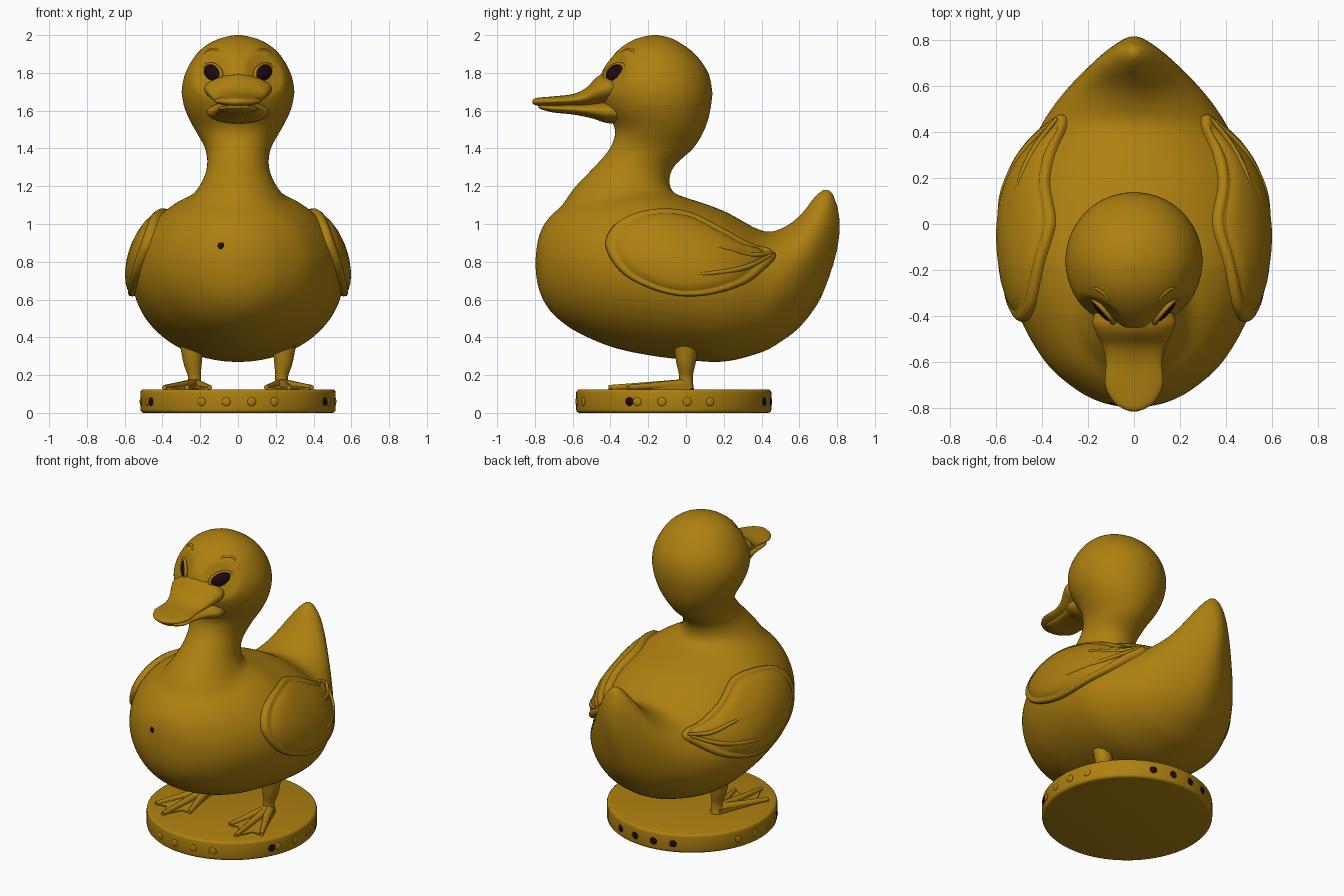
import bpy, bmesh, math
from mathutils import Vector, Matrix
from mathutils.bvhtree import BVHTree

cube = bpy.data.objects.get("Cube")
if cube:
    bpy.data.objects.remove(cube)


def material(name, rgb, rough):
    m = bpy.data.materials.new(name)
    m.use_nodes = True
    m.diffuse_color = (*rgb, 1)
    node = next(n for n in m.node_tree.nodes if n.type == 'BSDF_PRINCIPLED')
    node.inputs["Base Color"].default_value = (*rgb, 1)
    node.inputs["Roughness"].default_value = rough
    return m


GOLD = material("golden yellow", (0.42, 0.215, 0.005), 0.6)
DARK = material("dark brown", (0.013, 0.003, 0.005), 0.5)


def smooth_path(pts, steps, closed=False):
    """Catmull-Rom resampling of tuples of any length."""
    n, out = len(pts), []
    for i in range(n if closed else n - 1):
        idx = [i - 1, i, i + 1, i + 2]
        idx = [k % n if closed else min(max(k, 0), n - 1) for k in idx]
        quad = [pts[k] for k in idx]
        for j in range(steps):
            t = j / steps
            out.append(tuple(0.5 * (2 * b + (c - a) * t + (2 * a - 5 * b + 4 * c - d) * t * t
                                    + (3 * b - a - 3 * c + d) * t ** 3) for a, b, c, d in zip(*quad)))
    return out if closed else out + [pts[-1]]


def finish(bm, name, mat):
    bmesh.ops.recalc_face_normals(bm, faces=bm.faces)
    me = bpy.data.meshes.new(name)
    bm.to_mesh(me)
    bm.free()
    ob = bpy.data.objects.new(name, me)
    bpy.context.collection.objects.link(ob)
    me.materials.append(mat)
    me.shade_smooth()
    return ob


def skin(bm, rings, cap_start=True):
    """Joins closed rings of points with quads and caps the ends."""
    rows = [[bm.verts.new(p) for p in r] for r in rings]
    n = len(rows[0])
    for a, b in zip(rows, rows[1:]):
        for k in range(n):
            bm.faces.new((a[k], a[(k + 1) % n], b[(k + 1) % n], b[k]))
    if cap_start:
        bm.faces.new(rows[0])
    bm.faces.new(rows[-1])


def loft(bm, sections, axis, sides=40):
    """Sections: position, low edge, high edge, half width, pointedness of the high side."""
    rings = []
    for s, lo, hi, w, p in smooth_path(sections, 6):
        ring = []
        for k in range(sides):
            t = math.tau * k / sides
            c, sn = math.cos(t), math.sin(t)
            x = w * math.copysign(abs(c) ** (p if sn > 0 else 1), c)
            u = (lo + hi) / 2 + (hi - lo) / 2 * sn
            ring.append((x, s, u) if axis == 'y' else (x, u, s))
        rings.append(ring)
    skin(bm, rings)


def tube(name, pts, radii):
    cu = bpy.data.curves.new(name, 'CURVE')
    cu.dimensions, cu.bevel_depth, cu.bevel_resolution = '3D', 1, 3
    cu.use_fill_caps = True
    sp = cu.splines.new('POLY')
    path = smooth_path([(*p, r) for p, r in zip(pts, radii)], 5)
    sp.points.add(len(path) - 1)
    for q, (x, y, z, r) in zip(sp.points, path):
        q.co, q.radius = (x, y, z, 1), r
    ob = bpy.data.objects.new(name, cu)
    bpy.context.collection.objects.link(ob)
    cu.materials.append(GOLD)
    bpy.ops.object.select_all(action='DESELECT')
    ob.select_set(True)
    bpy.context.view_layer.objects.active = ob
    bpy.ops.object.convert(target='MESH')
    bpy.context.object.data.shade_smooth()


def ball(name, loc, size, mat, normal=(0, 0, 1), roll=0.0):
    """Ellipsoid whose third axis follows the normal and first axis is level before the roll."""
    bm = bmesh.new()
    bmesh.ops.create_uvsphere(bm, u_segments=24, v_segments=12, radius=1)
    bmesh.ops.transform(bm, matrix=place(loc, size, normal, roll), verts=bm.verts)
    return finish(bm, name, mat)


def place(loc, size, normal, roll):
    n = Vector(normal).normalized()
    t = Vector((0, 0, 1)).cross(n)
    t = t.normalized() if t.length > 1e-4 else Vector((1, 0, 0))
    rot = Matrix((t, n.cross(t), n)).transposed().to_4x4()
    return Matrix.Translation(loc) @ rot @ Matrix.Rotation(roll, 4, 'Z') @ Matrix.Diagonal((*size, 1))


# Body with tail, neck and head, fused into one skin
bm = bmesh.new()
loft(bm, [(-.797, .74, .84, .03, 1), (-.775, .64, .95, .14, 1), (-.72, .54, 1.04, .25, 1),
          (-.6, .44, 1.13, .385, 1), (-.4, .35, 1.19, .5, 1), (-.2, .305, 1.2, .55, 1),
          (0, .28, 1.14, .56, 1), (.2, .27, 1.07, .525, 1), (.4, .32, .965, .42, 1.1),
          (.5, .375, .975, .36, 1.2), (.6, .45, 1.045, .28, 1.4), (.7, .58, 1.17, .18, 1.5),
          (.76, .72, 1.19, .11, 1.3), (.8, .85, 1.11, .05, 1), (.818, .95, 1.03, .02, 1)], 'y')
loft(bm, [(.75, -.55, 0, .3, 1), (1, -.65, .02, .34, 1), (1.1, -.65, -.02, .28, 1),
          (1.2, -.585, -.085, .205, 1), (1.3, -.49, -.065, .165, 1), (1.4, -.405, .04, .175, 1),
          (1.5, -.375, .1, .23, 1), (1.6, -.43, .13, .28, 1), (1.7, -.46, .14, .3, 1),
          (1.8, -.45, .12, .28, 1), (1.9, -.38, .05, .222, 1), (1.96, -.31, -.03, .15, 1),
          (1.99, -.24, -.09, .075, 1), (2.002, -.18, -.15, .015, 1)], 'z')
body = finish(bm, "body", GOLD)
bpy.context.view_layer.objects.active = body
rem = body.modifiers.new("fuse", 'REMESH')
rem.mode, rem.voxel_size, rem.use_smooth_shade = 'VOXEL', 0.02, True
sm = body.modifiers.new("soften", 'SMOOTH')
sm.factor, sm.iterations = 0.5, 10
for mod in ("fuse", "soften"):
    bpy.ops.object.modifier_apply(modifier=mod)

# Eye sockets
for s in (-1, 1):
    centre, n = Vector((s * .15, -.4, 1.8)), Vector((s * .72, -.68, .12))
    for v in body.data.vertices:
        d = (v.co - centre).length / .12
        if d < 1:
            v.co -= n * .03 * (1 - d * d)
body.data.update()
body.data.shade_smooth()

bm = bmesh.new()
bm.from_mesh(body.data)
tree = BVHTree.FromBMesh(bm)
bm.free()


def on_body(origin, direction, lift=0.0):
    hit, n, _, _ = tree.ray_cast(Vector(origin), Vector(direction).normalized())
    if hit is None:
        hit, n, _, _ = tree.find_nearest(Vector(origin) + Vector(direction) * 1.65)
    return hit + n * lift


# Bill
bm = bmesh.new()
loft(bm, [(-.34, 1.64, 1.79, .15, 1.5), (-.42, 1.635, 1.8, .18, 1.7), (-.47, 1.63, 1.78, .165, 1.6),
          (-.53, 1.625, 1.72, .137, 1.4), (-.6, 1.625, 1.688, .122, 1), (-.7, 1.625, 1.676, .125, 1),
          (-.77, 1.625, 1.67, .09, 1), (-.8, 1.63, 1.665, .05, 1), (-.813, 1.64, 1.655, .015, 1)], 'y')
finish(bm, "upper_bill", GOLD)
bm = bmesh.new()
loft(bm, [(-.33, 1.53, 1.65, .15, 1), (-.42, 1.535, 1.65, .165, 1), (-.5, 1.56, 1.64, .125, 1),
          (-.6, 1.58, 1.635, .105, 1), (-.7, 1.59, 1.632, .1, 1), (-.76, 1.605, 1.63, .06, 1),
          (-.78, 1.615, 1.625, .02, 1)], 'y')
finish(bm, "lower_bill", GOLD)

WING = [(-.42, .88), (-.36, 1), (-.2, 1.06), (0, 1.05), (.2, .955), (.34, .88), (.47, .835),
        (.42, .765), (.3, .68), (.1, .625), (-.1, .635), (-.32, .73)]
# Radius and lift pairs: buried edge, raised rim, groove, soft centre
WING_STEPS = [(1, -.03), (1, .015), (.97, .03), (.91, .034), (.88, .025), (.85, .032),
              (.7, .038), (.5, .04), (.3, .04), (.1, .04)]

for s, side in ((-1, "right"), (1, "left")):
    # Wing shell draped over the flank, with feather ridges
    def flank(y, z, lift):
        return on_body((s * 2, y, z), (-s, 0, 0), lift)
    bm = bmesh.new()
    outline = smooth_path(WING, 6, True)
    skin(bm, [[flank(-.02 + (y + .02) * r, .85 + (z - .85) * r, lift) for y, z in outline]
              for r, lift in WING_STEPS], cap_start=False)
    finish(bm, side + "_wing", GOLD)
    for pts in ([(.06, .88), (.2, .855), (.33, .82), (.45, .828)],
                [(0, .73), (.14, .735), (.3, .76), (.44, .815)]):
        tube(side + "_feather_ridge", [flank(y, z, .033) for y, z in pts], (.004, .012, .014, .008))

    # Eye, eyelid, brow and nostril
    n = Vector((s * .72, -.68, .12))
    eye = on_body(Vector((s * .148, -.385, 1.8)) + n * .3, -n)
    ball(side + "_eye", eye, (.064, .041, .02), DARK, n, s * .3)
    bpy.ops.mesh.primitive_torus_add(major_segments=36, minor_segments=8, major_radius=1, minor_radius=.15)
    lid = bpy.context.object
    lid.name = side + "_eyelid"
    lid.data.transform(place(eye, (.073, .048, .07), n, s * .3))
    lid.matrix_world = Matrix()
    lid.data.materials.append(GOLD)
    lid.data.shade_smooth()
    tube(side + "_brow", [on_body((s * x, -1, z), (0, 1, 0), -.003)
                          for x, z in ((.085, 1.9), (.12, 1.925), (.16, 1.92), (.19, 1.89))],
         (.003, .008, .008, .003))
    ball(side + "_nostril", (s * .055, -.53, 1.692), (.012, .022, .008), GOLD)

    # Leg and webbed foot
    tube(side + "_leg", [(s * .245, 0, .36), (s * .24, 0, .27), (s * .23, 0, .19), (s * .23, 0, .125)],
         (.065, .052, .036, .042))
    tips = [(s * .15, -.3, .135), (s * .27, -.41, .135), (s * .39, -.31, .135)]
    for tip in tips:
        heel = Vector((s * .23, .01, .15))
        tube(side + "_toe", [heel, heel.lerp(Vector(tip), .5), tip], (.032, .022, .013))
    notches = [(s * .21, -.29, .13), (s * .32, -.3, .13)]
    top = [(s * .2, .02, .155), tips[0], notches[0], tips[1], notches[1], tips[2], (s * .265, .02, .155)]
    bm = bmesh.new()
    skin(bm, [[(x, y, .115) for x, y, z in top], top])
    web = finish(bm, side + "_foot_web", GOLD)
    web.data.shade_flat()

# Small plug hole on the chest
chest = on_body((-.09, -2, .885), (0, 1, 0))
ball("chest_hole", chest, (.018, .018, .004), DARK, (-.1, -1, .1))

# Round stand with studs around the rim
bm = bmesh.new()
bmesh.ops.create_cone(bm, cap_ends=True, segments=72, radius1=.517, radius2=.517, depth=.125,
                      matrix=Matrix.Translation((0, -.065, .0625)))
rim = [e for e in bm.edges if abs(e.verts[0].co.z - e.verts[1].co.z) < .01]
bmesh.ops.bevel(bm, geom=rim, offset=.018, segments=3, affect='EDGES', profile=.5)
stand = finish(bm, "stand", GOLD)
bpy.ops.object.select_all(action='DESELECT')
stand.select_set(True)
bpy.context.view_layer.objects.active = stand
bpy.ops.object.shade_smooth_by_angle(angle=math.radians(40))
studs = [(q * 90 + a, DARK if q == 1 else GOLD) for q in range(4) for a in (-22, -7, 8, 22)]
for deg, mat in studs + [(207, DARK), (333, DARK)]:
    a = math.radians(deg)
    d = Vector((math.cos(a), math.sin(a), 0))
    ball("stand_stud", d * .517 + Vector((0, -.065, .06)), (.023, .023, .007), mat, d)
